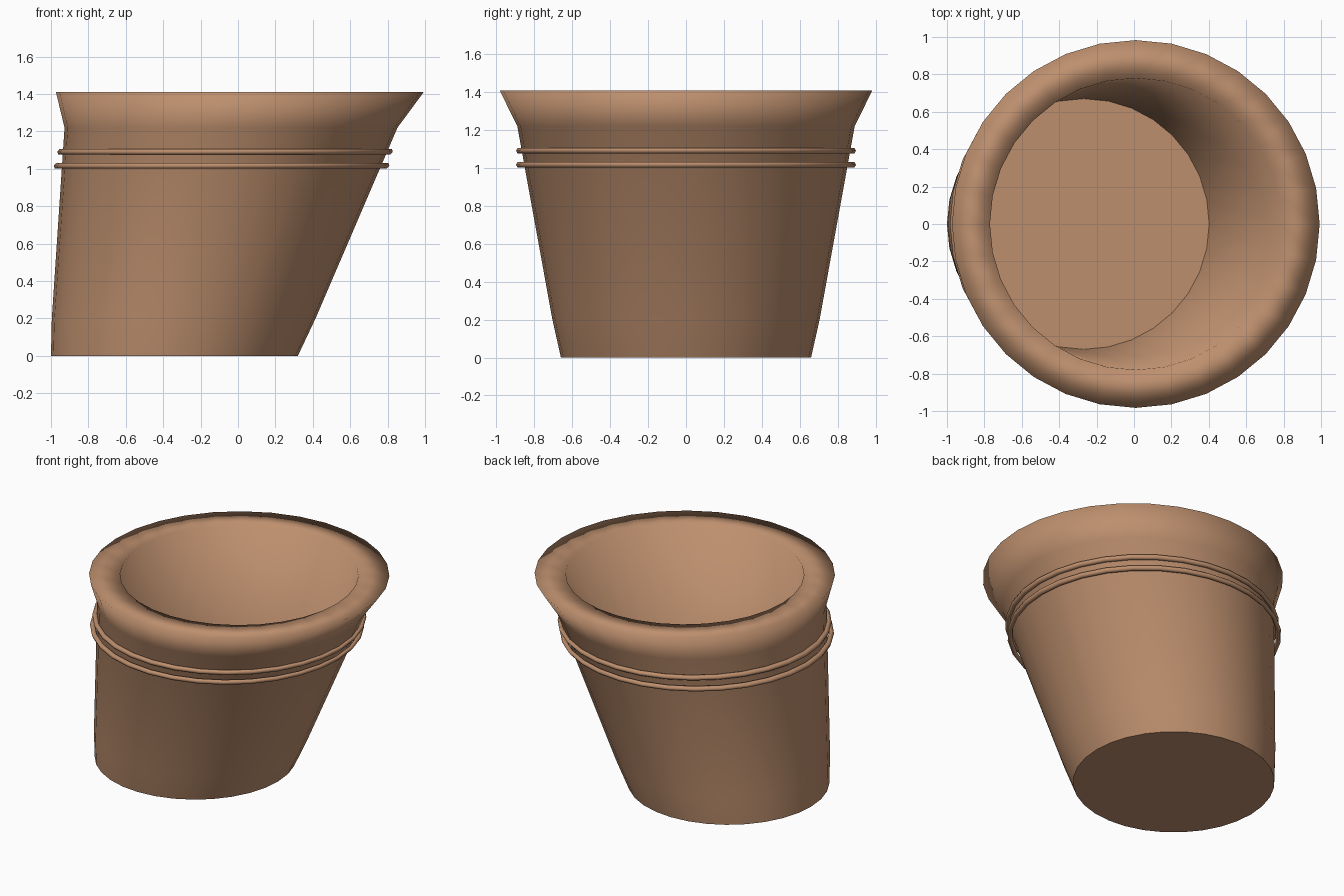
import bpy
import bmesh
import math

cube = bpy.data.objects.get("Cube")
if cube:
    bpy.data.objects.remove(cube, do_unlink=True)

SEGMENTS = 32


def lean(z):
    """Sideways offset of the pot's axis at height z."""
    return -0.34 + 0.248 * z


# Terracotta, used on every part
clay = bpy.data.materials.new("terracotta")
clay.use_nodes = True
clay.diffuse_color = (0.51, 0.275, 0.155, 1)
bsdf = clay.node_tree.nodes["Principled BSDF"]
bsdf.inputs["Base Color"].default_value = clay.diffuse_color
bsdf.inputs["Roughness"].default_value = 0.8


def leaning_lathe(name, profile, closed=False):
    """Stack circles (radius, z) along the leaning axis and skin them."""
    bm = bmesh.new()
    rings = []
    for radius, z in profile:
        ring = []
        for i in range(SEGMENTS):
            a = math.tau * i / SEGMENTS
            ring.append(bm.verts.new((lean(z) + radius * math.cos(a),
                                      radius * math.sin(a), z)))
        rings.append(ring)
    pairs = list(zip(rings, rings[1:]))
    if closed:
        pairs.append((rings[-1], rings[0]))
    for low, high in pairs:
        for i in range(SEGMENTS):
            j = (i + 1) % SEGMENTS
            bm.faces.new((low[i], low[j], high[j], high[i])).smooth = True
    if not closed:
        # Flat underside and inner floor with crisp edges
        for ring in (rings[0], rings[-1]):
            cap = bm.faces.new(ring)
            for edge in cap.edges:
                edge.smooth = False
    bmesh.ops.recalc_face_normals(bm, faces=bm.faces)
    mesh = bpy.data.meshes.new(name)
    bm.to_mesh(mesh)
    bm.free()
    mesh.materials.append(clay)
    obj = bpy.data.objects.new(name, mesh)
    bpy.context.collection.objects.link(obj)
    return obj


# Pot: outer wall, flared lip, flat rim, inner wall down to the floor
leaning_lathe("pot", [(0.66, 0), (0.705, 0.2), (0.89, 1.22), (0.983, 1.41),
                      (0.78, 1.41), (0.67, 0.29)])

# Two thin hoops below the lip
for name, height in (("upper_hoop", 1.092), ("lower_hoop", 1.017)):
    section = []
    for k in range(6):
        a = math.tau * k / 6
        section.append((0.88 + 0.017 * math.cos(a),
                        height + 0.017 * math.sin(a)))
    leaning_lathe(name, section, closed=True)
